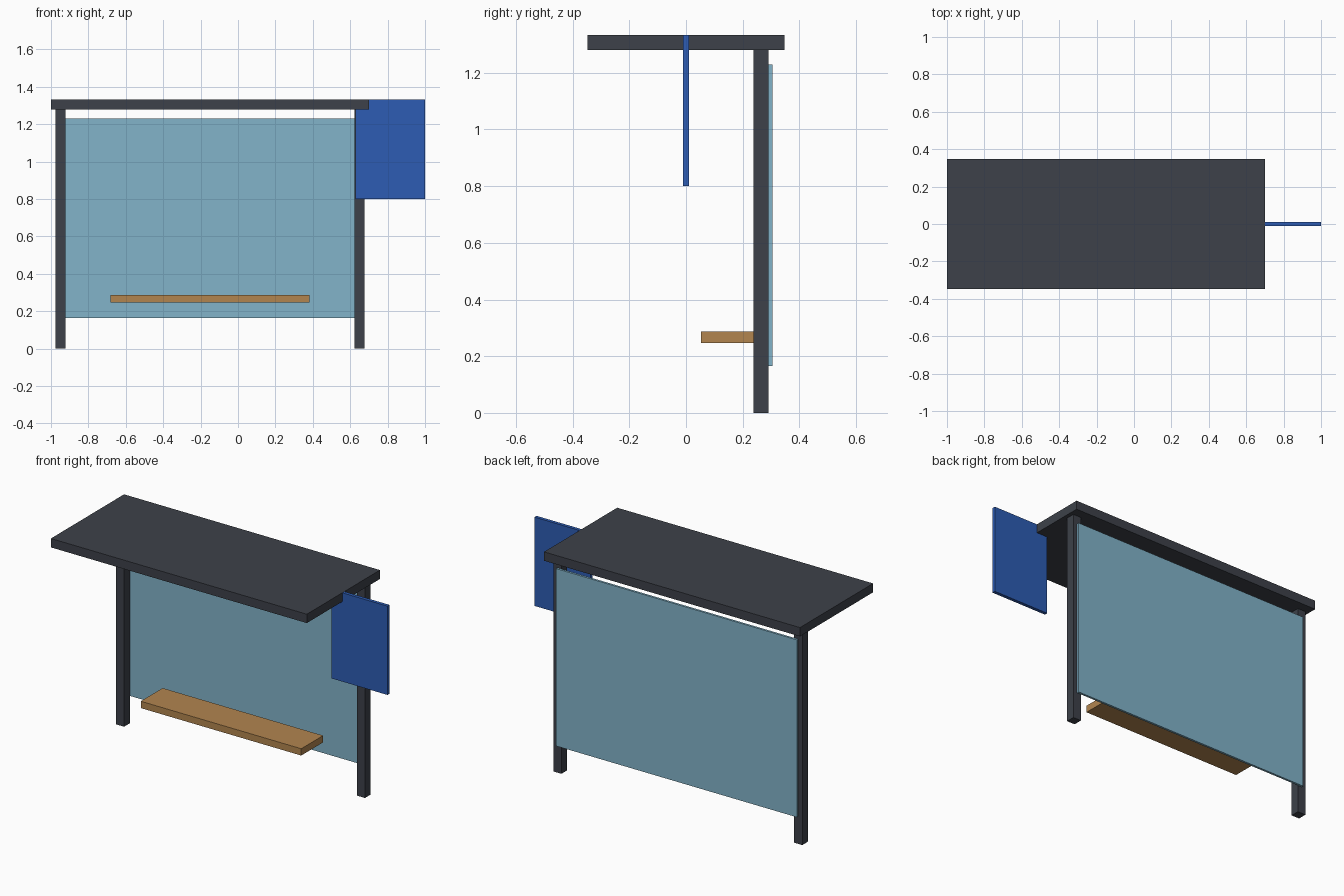
import bpy
import bmesh
from mathutils import Vector

cube = bpy.data.objects.get("Cube")
if cube:
    bpy.data.objects.remove(cube, do_unlink=True)


def material(name, rgb):
    mat = bpy.data.materials.new(name)
    mat.use_nodes = True
    mat.diffuse_color = (*rgb, 1)
    mat.node_tree.nodes["Principled BSDF"].inputs["Base Color"].default_value = (*rgb, 1)
    return mat


def box(name, low, high, mat):
    """Axis-aligned box between two corners, with its origin at the centre."""
    low, high = Vector(low), Vector(high)
    mesh = bpy.data.meshes.new(name)
    bm = bmesh.new()
    bmesh.ops.create_cube(bm, size=1)
    bmesh.ops.scale(bm, vec=high - low, verts=bm.verts)
    bm.to_mesh(mesh)
    bm.free()
    mesh.materials.append(mat)
    obj = bpy.data.objects.new(name, mesh)
    obj.location = (low + high) / 2
    bpy.context.collection.objects.link(obj)
    return obj


dark_metal = material("dark_metal", (0.047, 0.053, 0.067))
pale_glass = material("pale_blue_glass", (0.223, 0.456, 0.591))
sign_blue = material("sign_blue", (0.026, 0.107, 0.456))
wood = material("wood", (0.445, 0.235, 0.078))

roof_bottom, roof_top = 1.28, 1.3333
post_half = 0.0267
post_y = 0.265
post_x = {"right_post": -0.95, "left_post": 0.65}

# Roof slab
box("roof", (-1, -0.347, roof_bottom), (0.7, 0.347, roof_top), dark_metal)

# Two rear posts
for name, x in post_x.items():
    box(name, (x - post_half, post_y - post_half, 0),
        (x + post_half, post_y + post_half, roof_bottom), dark_metal)

# Back panel fixed behind the posts, reaching to their centre lines
back = post_y + post_half
box("back_panel", (post_x["right_post"], back, 0.165),
    (post_x["left_post"], back + 0.0133, 1.23), pale_glass)

# Bench seat
box("bench_seat", (-0.683, 0.053, 0.247), (0.383, 0.26, 0.288), wood)

# Sign plate at the end of the roof
box("sign_plate", (0.627, -0.01, 0.8), (1, 0.01, 1.333), sign_blue)
